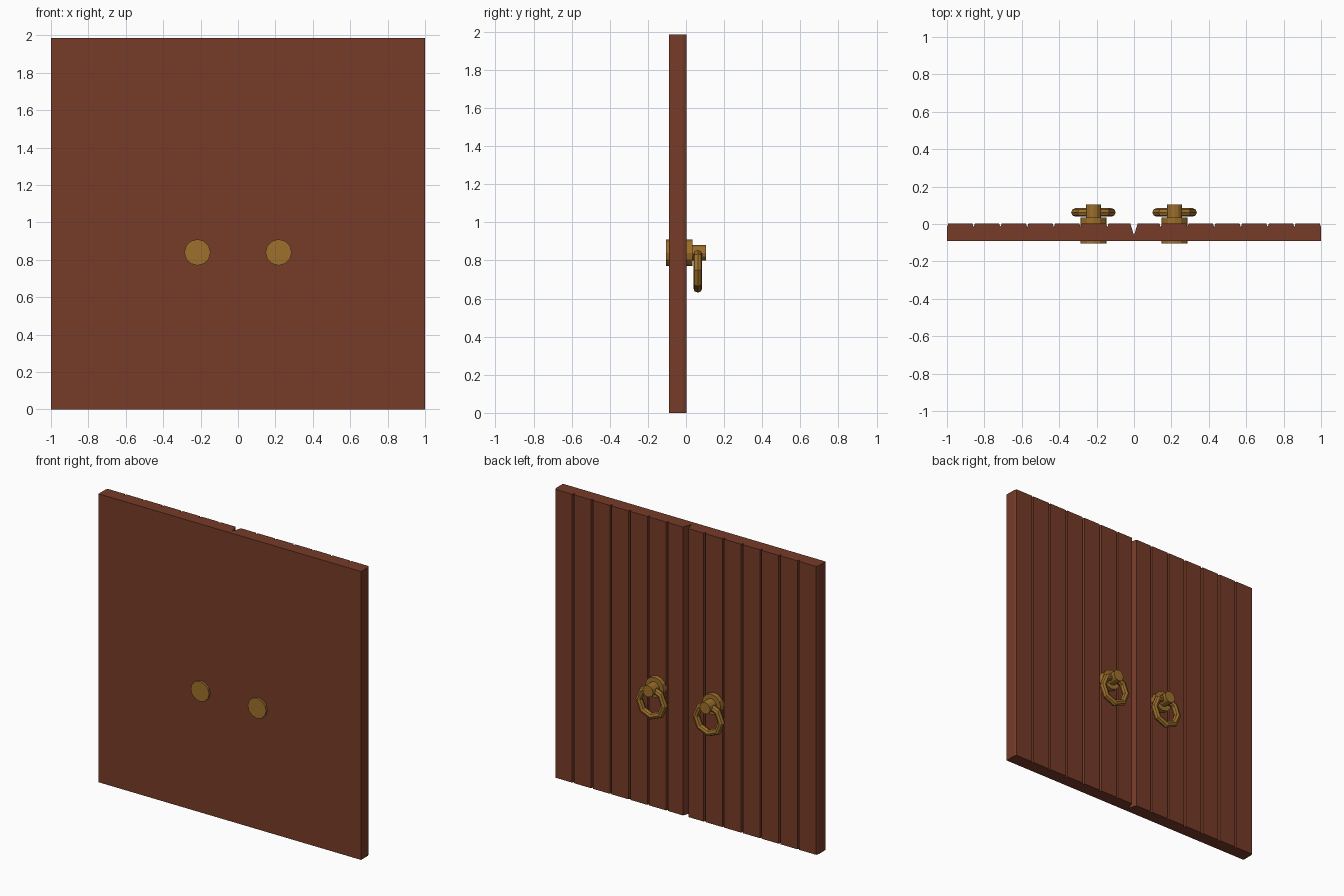
import bpy, bmesh, math
from mathutils import Matrix

if "Cube" in bpy.data.objects:
    bpy.data.objects.remove(bpy.data.objects["Cube"])

HEIGHT = 1.985
BACK, FRONT = 0.003, -0.09   # plank face (+y) and plain face (-y)
PLANKS = 7                   # planks per door leaf
HANDLE_X, HANDLE_Z = 0.217, 0.84


def material(name, color):
    m = bpy.data.materials.new(name)
    m.diffuse_color = (*color, 1)
    m.use_nodes = True
    m.node_tree.nodes["Principled BSDF"].inputs["Base Color"].default_value = m.diffuse_color
    return m


wood = material("brown_wood", (0.18, 0.044, 0.021))
brass = material("brass", (0.34, 0.16, 0.024))


def finish(name, bm, mat):
    bmesh.ops.recalc_face_normals(bm, faces=bm.faces)
    mesh = bpy.data.meshes.new(name)
    bm.to_mesh(mesh)
    bm.free()
    mesh.materials.append(mat)
    obj = bpy.data.objects.new(name, mesh)
    bpy.context.collection.objects.link(obj)
    return obj


def door_leaf(name, side):
    # Plan outline with V grooves between planks, extruded upward
    w = 1 / PLANKS
    pts = [(0, FRONT), (0, -0.06), (0.02, BACK)]
    for i in range(1, PLANKS):
        x = i * w
        pts += [(x - 0.007, BACK), (x, BACK - 0.02), (x + 0.007, BACK)]
    pts += [(0.993, BACK), (1, BACK - 0.02), (1, FRONT)]
    bm = bmesh.new()
    face = bm.faces.new([bm.verts.new((side * x, y, 0)) for x, y in pts])
    top = bmesh.ops.extrude_face_region(bm, geom=[face])["geom"]
    bmesh.ops.translate(bm, vec=(0, 0, HEIGHT),
                        verts=[v for v in top if isinstance(v, bmesh.types.BMVert)])
    finish(name, bm, wood)


def y_cylinder(name, x, z, radius, y0, y1, sides):
    bm = bmesh.new()
    bmesh.ops.create_cone(bm, cap_ends=True, segments=sides, radius1=radius,
                          radius2=radius, depth=y1 - y0,
                          matrix=Matrix.Translation((x, (y0 + y1) / 2, z))
                          @ Matrix.Rotation(math.pi / 2, 4, 'X'))
    finish(name, bm, brass)


def ring(name, cx, cy, cz, major, minor, n=8, m=8):
    bm = bmesh.new()
    loops = []
    for i in range(n):
        a = math.tau * i / n
        loop = []
        for j in range(m):
            b = math.tau * j / m
            r = major + minor * math.cos(b)
            loop.append(bm.verts.new((cx + r * math.cos(a), cy + minor * math.sin(b),
                                      cz + r * math.sin(a))))
        loops.append(loop)
    for i in range(n):
        p, q = loops[i], loops[(i + 1) % n]
        for j in range(m):
            k = (j + 1) % m
            bm.faces.new((p[j], p[k], q[k], q[j]))
    finish(name, bm, brass)


for label, s in (("left", -1), ("right", 1)):
    door_leaf(f"door_leaf_{label}", s)
    x = s * HANDLE_X
    # Mounting plate passes through the door, pin carries the hanging ring
    y_cylinder(f"handle_plate_{label}", x, HANDLE_Z, 0.07, -0.105, 0.034, 12)
    y_cylinder(f"handle_pin_{label}", x, HANDLE_Z, 0.04, 0.03, 0.105, 12)
    ring(f"handle_ring_{label}", x, 0.062, 0.75, 0.096, 0.023)
